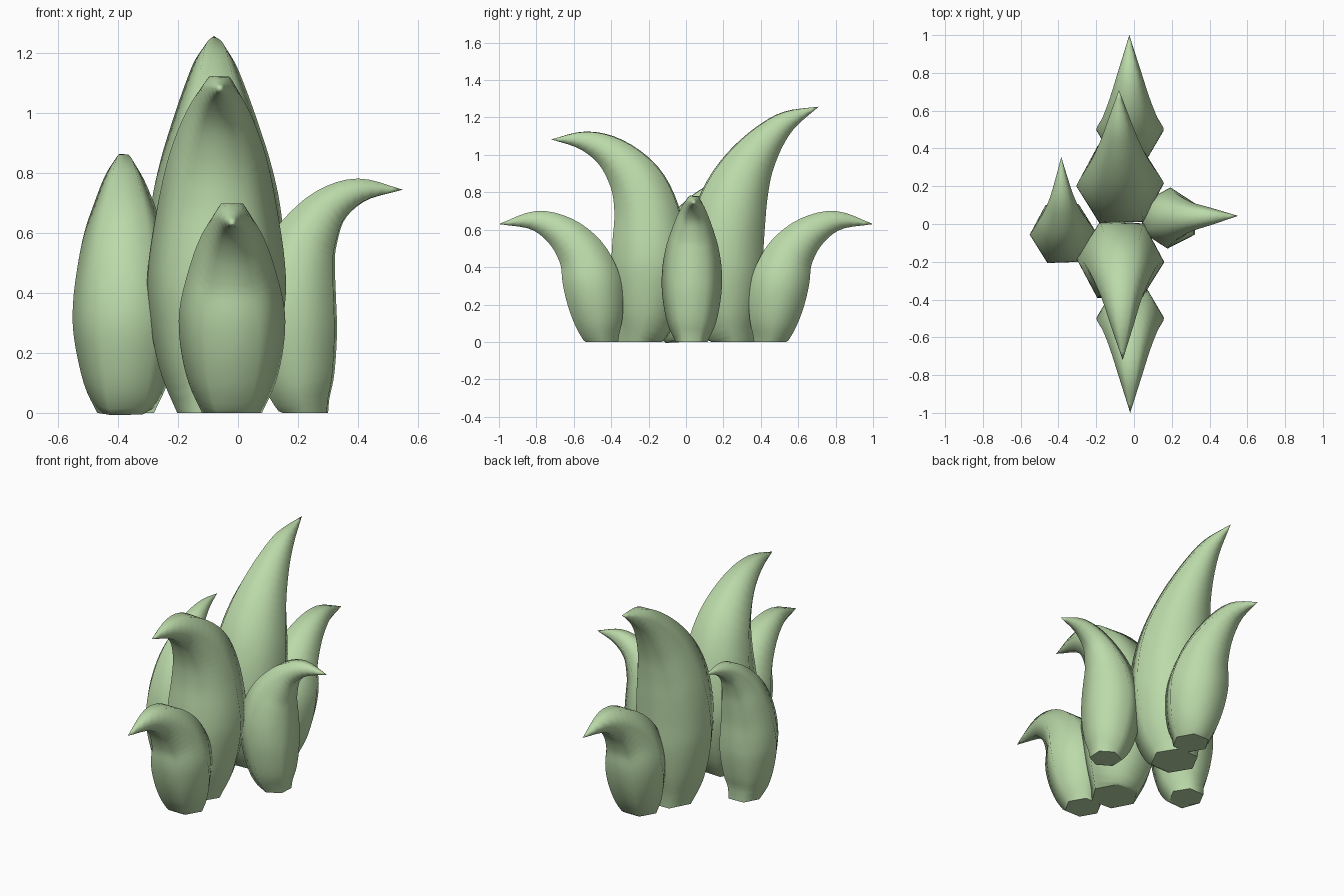
import bpy, bmesh, math
from mathutils import Vector

if "Cube" in bpy.data.objects:
    bpy.data.objects.remove(bpy.data.objects["Cube"])

green = bpy.data.materials.new("leaf_green")
green.diffuse_color = (0.50, 0.70, 0.40, 1)
green.use_nodes = True
green.node_tree.nodes["Principled BSDF"].inputs["Base Color"].default_value = green.diffuse_color
SIDES, STEPS = 6, 4


def catmull(p0, p1, p2, p3, t):
    return 0.5 * (2 * p1 + (p2 - p0) * t + (2 * p0 - 5 * p1 + 4 * p2 - p3) * t * t
                  + (3 * p1 - p0 - 3 * p2 + p3) * t ** 3)


def smooth_path(keys):
    """Samples a smooth curve through (outward, height, radius) keys."""
    k = [Vector(p) for p in keys]
    k = [2 * k[0] - k[1]] + k + [2 * k[-1] - k[-2]]
    out = []
    for i in range(1, len(k) - 2):
        out += [catmull(*k[i - 1:i + 3], s / STEPS) for s in range(STEPS)]
    return out + [k[-2]]


def leaf(name, keys, lean, side0, side1, twist=0.0):
    """Six-sided leaf bending along lean; side0/side1 = sideways place of base and tip."""
    lean = Vector(lean)
    side = Vector((abs(lean.y), abs(lean.x), 0))
    up = Vector((0, 0, 1))
    path = smooth_path(keys)
    bm = bmesh.new()
    rings = []
    last = len(path) - 1

    def centre(i):
        p = path[i]
        return lean * p.x + up * p.y + side * (side0 + (side1 - side0) * (i / last) ** 2)

    for i in range(last):
        a, b = path[max(i - 1, 0)], path[i + 1]
        d = Vector((b.x - a.x, b.y - a.y)).normalized()
        if i == 0:
            d = Vector((0, 1))
        normal = lean * d.y - up * d.x
        ring = []
        for s in range(SIDES):
            ang = 2 * math.pi * s / SIDES + math.radians(twist)
            r = path[i].z
            ring.append(bm.verts.new(centre(i) + side * (r * math.cos(ang)) + normal * (r * math.sin(ang))))
        rings.append(ring)
    tip = bm.verts.new(centre(last))
    bm.faces.new(rings[0])
    for lo, hi in zip(rings, rings[1:]):
        for s in range(SIDES):
            n = (s + 1) % SIDES
            bm.faces.new((lo[s], lo[n], hi[n], hi[s]))
    for s in range(SIDES):
        bm.faces.new((rings[-1][s], rings[-1][(s + 1) % SIDES], tip))
    bmesh.ops.recalc_face_normals(bm, faces=bm.faces)
    # Smooth sides, crisp base
    for f in bm.faces:
        f.smooth = True
    for e in bm.edges:
        if all(v in rings[0] for v in e.verts):
            e.smooth = False
    me = bpy.data.meshes.new(name)
    bm.to_mesh(me)
    bm.free()
    me.materials.append(green)
    ob = bpy.data.objects.new(name, me)
    bpy.context.collection.objects.link(ob)


# Small outer leaves, front and back
small = [(.45, 0, .10), (.465, .1, .145), (.485, .22, .172), (.51, .34, .176), (.56, .47, .147),
         (.665, .585, .106), (.81, .648, .06), (1.0, .63, 0)]
leaf("small_front_leaf", small, (0, -1, 0), -.02, -.02)
leaf("small_back_leaf", small, (0, 1, 0), -.02, -.025)

# Large inner front leaf, strongly hooked
leaf("large_front_leaf",
     [(.25, 0, .13), (.215, .15, .19), (.197, .35, .228), (.195, .5, .228), (.212, .70, .197),
      (.272, .865, .16), (.395, 1.005, .106), (.545, 1.075, .058), (.72, 1.083, 0)],
     (0, -1, 0), -.073, -.06, 2)

# Large inner back leaf, tallest
leaf("large_back_leaf",
     [(.25, 0, .13), (.22, .15, .19), (.208, .35, .228), (.213, .53, .23), (.24, .695, .215),
      (.285, .835, .185), (.35, .965, .145), (.445, 1.093, .10), (.55, 1.185, .06), (.71, 1.258, 0)],
     (0, 1, 0), -.073, -.08, 2)

# Right leaf, bending to +x
leaf("right_leaf",
     [(.225, 0, .085), (.205, .1, .13), (.19, .25, .158), (.185, .38, .16), (.2, .495, .143),
      (.235, .59, .115), (.305, .688, .077), (.41, .743, .045), (.55, .745, 0)],
     (1, 0, 0), .03, .043, 3)

# Left leaf, bending to the back
leaf("left_leaf",
     [(-.01, 0, .095), (-.04, .1, .14), (-.05, .25, .172), (-.048, .36, .175), (-.03, .48, .16),
      (.01, .6, .135), (.065, .7, .10), (.14, .785, .065), (.24, .835, .033), (.355, .857, 0)],
     (0, 1, 0), -.375, -.385, 2)
